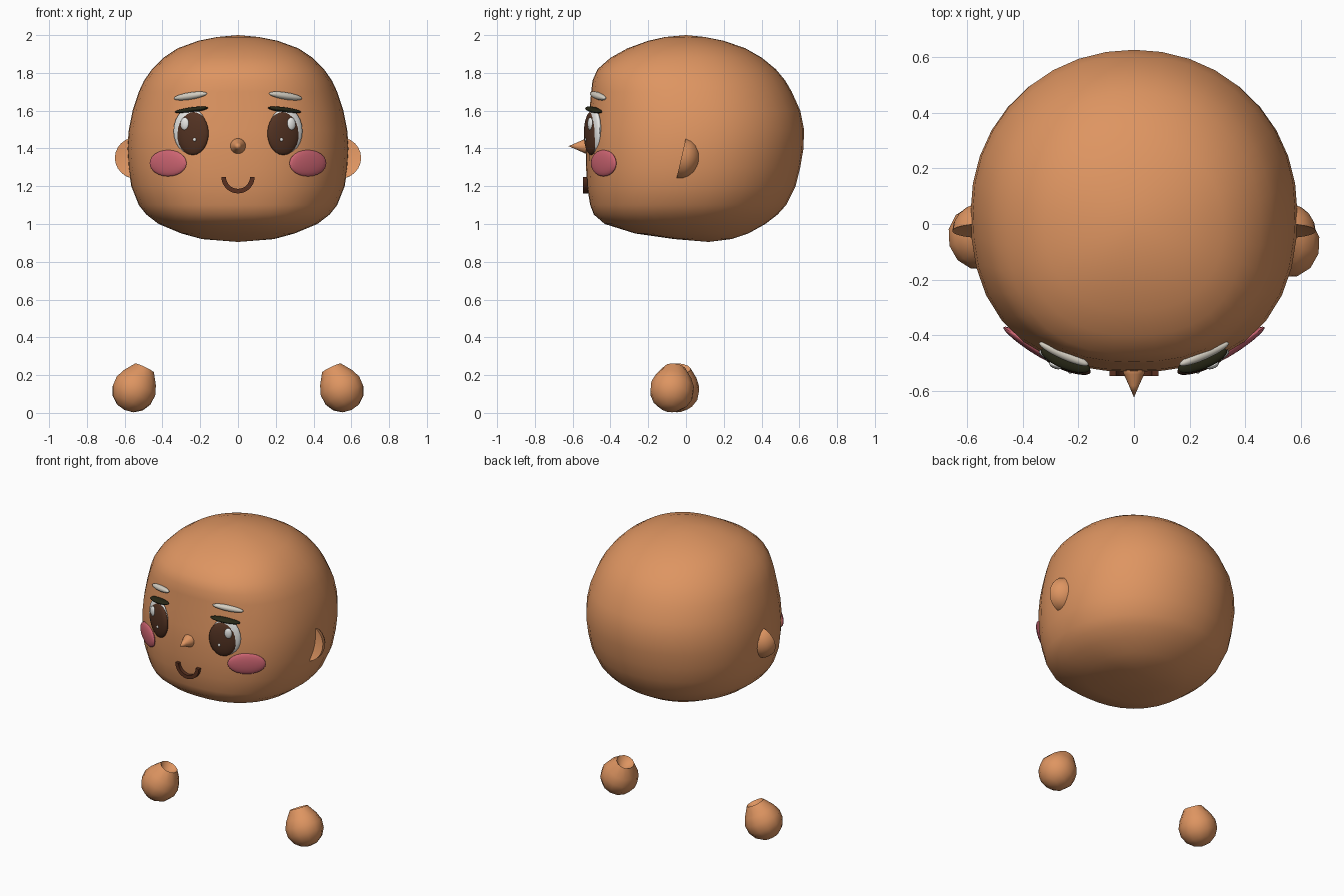
import bpy, bmesh, math
from mathutils import Vector, Matrix

if "Cube" in bpy.data.objects:
    bpy.data.objects.remove(bpy.data.objects["Cube"])


def material(name, rgb):
    m = bpy.data.materials.new(name)
    m.diffuse_color = (*rgb, 1)
    m.use_nodes = True
    m.node_tree.nodes["Principled BSDF"].inputs["Base Color"].default_value = m.diffuse_color
    return m


SKIN = material("skin", (0.73, 0.30, 0.12))
WHITE = material("eye white", (0.80, 0.80, 0.78))
BROW = material("pale brow", (0.66, 0.62, 0.54))
IRIS = material("dark brown", (0.085, 0.032, 0.016))
LASH = material("lash black", (0.02, 0.02, 0.008))
BLUSH = material("blush pink", (0.62, 0.13, 0.17))
MOUTH = material("mouth brown", (0.10, 0.030, 0.014))


def finish(bm, name, mat, angle=50):
    bmesh.ops.recalc_face_normals(bm, faces=bm.faces)
    me = bpy.data.meshes.new(name)
    bm.to_mesh(me)
    bm.free()
    me.materials.append(mat)
    ob = bpy.data.objects.new(name, me)
    bpy.context.collection.objects.link(ob)
    bpy.ops.object.select_all(action='DESELECT')
    ob.select_set(True)
    bpy.context.view_layer.objects.active = ob
    bpy.ops.object.shade_smooth_by_angle(angle=math.radians(angle))
    return ob


def loft(bm, rings, first=None, last=None):
    """Skin a list of closed rings, closing the ends to points."""
    rows = [[bm.verts.new(p) for p in r] for r in rings]
    n = len(rows[0])
    for a, b in zip(rows, rows[1:]):
        for i in range(n):
            bm.faces.new((a[i], a[(i + 1) % n], b[(i + 1) % n], b[i]))
    for row, tip in ((rows[0], first), (rows[-1], last)):
        if tip is not None:
            t = bm.verts.new(tip)
            for i in range(n):
                bm.faces.new((row[i], row[(i + 1) % n], t))


def pebble(name, mat, loc, radii, yaw=0, roll=0):
    """Flattened ellipsoid lying on the face."""
    bm = bmesh.new()
    bmesh.ops.create_uvsphere(bm, u_segments=24, v_segments=12, radius=1)
    rot = Matrix.Rotation(math.radians(yaw), 4, 'Z') @ Matrix.Rotation(math.radians(roll), 4, 'Y')
    bm.transform(Matrix.Translation(loc) @ rot @ Matrix.Diagonal((*radii, 1)))
    return finish(bm, name, mat)


# head: height, half width, front y, back y
LEVELS = [
    (0.92, 0.19, -0.06, 0.24), (0.95, 0.30, -0.27, 0.33), (1.00, 0.42, -0.43, 0.42),
    (1.05, 0.485, -0.488, 0.485), (1.10, 0.525, -0.507, 0.53), (1.20, 0.565, -0.524, 0.58),
    (1.30, 0.58, -0.529, 0.605), (1.40, 0.586, -0.53, 0.622), (1.50, 0.578, -0.524, 0.625),
    (1.60, 0.558, -0.511, 0.605), (1.70, 0.525, -0.502, 0.56), (1.76, 0.497, -0.495, 0.525),
    (1.82, 0.455, -0.468, 0.475), (1.88, 0.395, -0.40, 0.402), (1.93, 0.32, -0.31, 0.315),
    (1.97, 0.21, -0.20, 0.20), (1.99, 0.11, -0.11, 0.10)]


def head_ring(z, w, front, back, n=36):
    mid, half = (front + back) / 2, (back - front) / 2
    pts = []
    for i in range(n):
        a = 2 * math.pi * i / n
        c, s = math.cos(a), math.sin(a)
        e = 2.4 if s < 0 else 2.05
        k = (abs(c) ** e + abs(s) ** e) ** (-1 / e)
        pts.append((w * c * k, mid + half * s * k, z))
    return pts


bm = bmesh.new()
loft(bm, [head_ring(*lv) for lv in LEVELS], (0, 0.12, 0.905), (0, 0, 2.0))
finish(bm, "head", SKIN, 80)


def ball_rings(angles, n):
    return [[(math.sin(t) * math.cos(2 * math.pi * i / n),
              math.sin(t) * math.sin(2 * math.pi * i / n),
              math.cos(t)) for i in range(n)] for t in angles]


for s, side in ((-1, "left"), (1, "right")):
    # ear: half ellipsoid with a slightly dished, tilted front
    bm = bmesh.new()
    loft(bm, ball_rings([math.radians(a) for a in (90, 72, 54, 36, 18)], 24),
         (0, 0, 0.25), (0, 0, 1))
    bm.transform(Matrix.Translation((0.54 * s, -0.025, 1.35))
                 @ Matrix.Rotation(math.radians(-13), 4, 'X')
                 @ Matrix.Diagonal((0.112, 0.10, 0.112, 1))
                 @ Matrix.Rotation(math.radians(-90), 4, 'X'))
    finish(bm, side + "_ear", SKIN)

    # hand: faceted ball with a recessed wrist socket facing up and inward
    bm = bmesh.new()
    rings = ball_rings([math.radians(a) for a in (26, 55, 80, 105, 130, 155)], 12)
    rings[0] = [(x * 1.08, y * 1.08, 1.08) for x, y, z in rings[0]]
    loft(bm, rings, (0, 0, 0.55), (0, 0, -1))
    aim = Vector((-0.42 * s, 0.12, 0.88)).to_track_quat('Z', 'Y').to_matrix().to_4x4()
    bm.transform(Matrix.Translation((0.55 * s, -0.06 - 0.014 * s, 0.122))
                 @ aim @ Matrix.Scale(0.119, 4))
    finish(bm, side + "_hand", SKIN, 40)

    # eye, lash, brow and cheek
    pebble(side + "_eye_white", WHITE, (0.252 * s, -0.489, 1.492), (0.095, 0.026, 0.122), 20 * s)
    pebble(side + "_iris", IRIS, (0.24 * s, -0.502, 1.48), (0.090, 0.026, 0.115), 20 * s)
    pebble(side + "_eye_glint", WHITE, (0.282 * s, -0.507, 1.53), (0.024, 0.012, 0.034), 22 * s)
    pebble(side + "_small_glint", WHITE, (0.23 * s, -0.530, 1.447), (0.009, 0.006, 0.010), 20 * s)
    pebble(side + "_lash", LASH, (0.246 * s, -0.488, 1.604), (0.095, 0.032, 0.014), 22 * s, 7 * s)
    pebble(side + "_brow", BROW, (0.252 * s, -0.466, 1.678), (0.098, 0.020, 0.019), 24 * s, 8 * s)
    pebble(side + "_cheek", BLUSH, (0.37 * s, -0.436, 1.322), (0.118, 0.019, 0.070), 34 * s)

# nose: small pointed cone with a rounded base
bm = bmesh.new()
loft(bm, [[(r * math.cos(math.pi * i / 8), y, 1.412 + r * math.sin(math.pi * i / 8))
           for i in range(16)]
          for r, y in ((0.038, -0.505), (0.043, -0.522), (0.036, -0.54), (0.018, -0.58))],
     (0, -0.50, 1.412), (0, -0.622, 1.412))
finish(bm, "nose", SKIN, 60)

# mouth: half ring smile with a square section
bm = bmesh.new()
rows = []
for i in range(17):
    a = math.pi + math.pi * i / 16
    rows.append([bm.verts.new((r * math.cos(a), y, 1.25 + r * math.sin(a)))
                 for r, y in ((0.088, -0.51), (0.088, -0.545), (0.064, -0.545), (0.064, -0.51))])
for a, b in zip(rows, rows[1:]):
    for i in range(4):
        bm.faces.new((a[i], a[(i + 1) % 4], b[(i + 1) % 4], b[i]))
bm.faces.new(rows[0])
bm.faces.new(rows[-1])
finish(bm, "mouth", MOUTH, 40)
